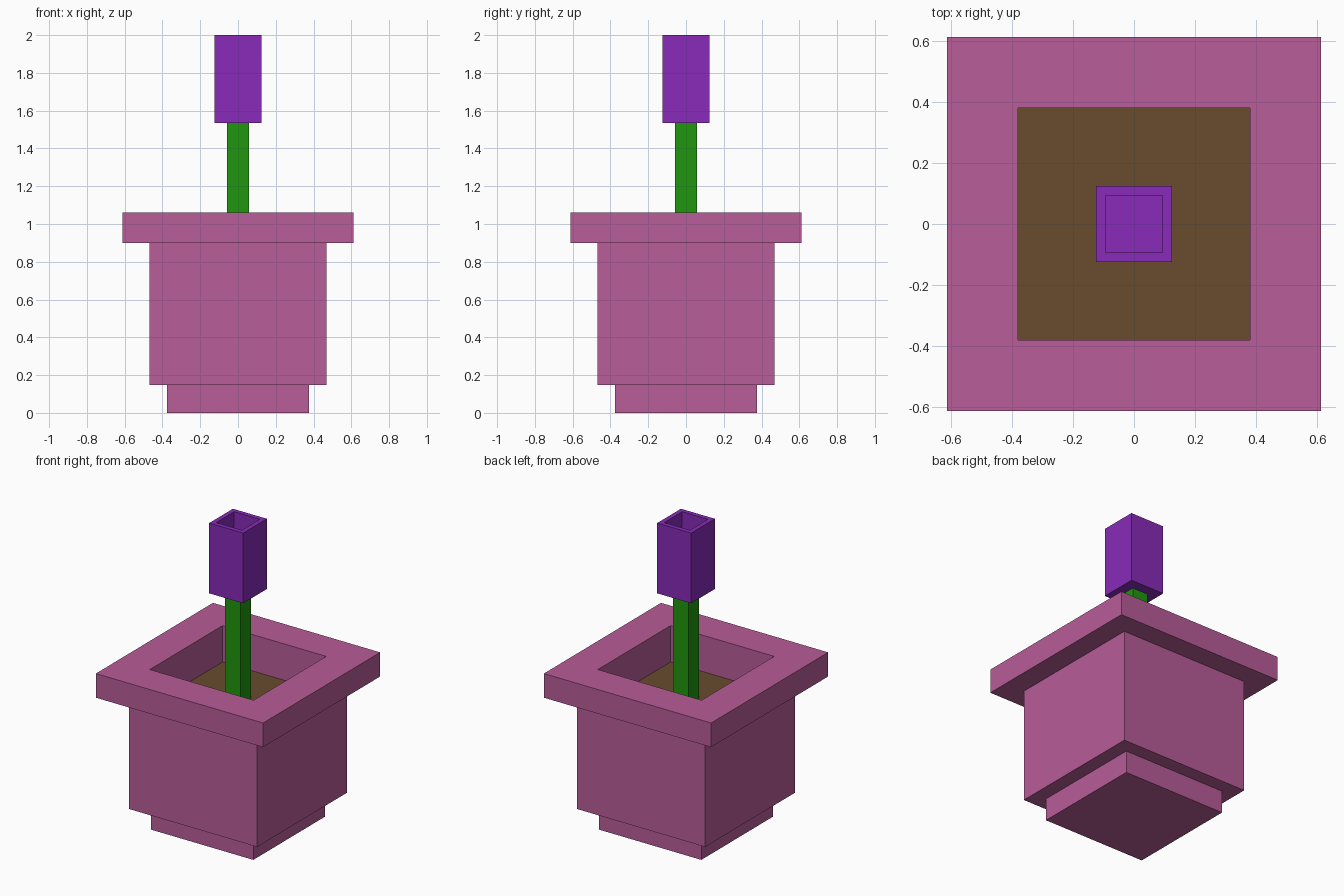
import bpy
import bmesh

cube = bpy.data.objects.get("Cube")
if cube:
    bpy.data.objects.remove(cube, do_unlink=True)


def material(name, rgb):
    mat = bpy.data.materials.new(name)
    mat.use_nodes = True
    color = (*rgb, 1.0)
    mat.diffuse_color = color
    mat.node_tree.nodes["Principled BSDF"].inputs["Base Color"].default_value = color
    return mat


def square_loft(name, profile, mat):
    """Join square rings, given as (half width, height), and cap both ends."""
    bm = bmesh.new()
    rings = [[bm.verts.new((sx * h, sy * h, z))
              for sx, sy in ((-1, -1), (1, -1), (1, 1), (-1, 1))]
             for h, z in profile]
    for low, high in zip(rings, rings[1:]):
        for i in range(4):
            j = (i + 1) % 4
            bm.faces.new((low[i], low[j], high[j], high[i]))
    bm.faces.new(rings[0][::-1])
    bm.faces.new(rings[-1])
    bmesh.ops.recalc_face_normals(bm, faces=bm.faces)
    mesh = bpy.data.meshes.new(name)
    bm.to_mesh(mesh)
    bm.free()
    mesh.materials.append(mat)
    obj = bpy.data.objects.new(name, mesh)
    bpy.context.collection.objects.link(obj)
    return obj


pink = material("pink clay", (0.479, 0.109, 0.314))
brown = material("brown soil", (0.138, 0.072, 0.027))
green = material("green stem", (0.014, 0.305, 0.004))
purple = material("purple petal", (0.246, 0.024, 0.479))

# Stepped pot: foot, body, overhanging rim, then down inside the opening
square_loft("pot", [(0.375, 0), (0.375, 0.147), (0.469, 0.147), (0.469, 0.9),
                    (0.612, 0.9), (0.612, 1.06), (0.38, 1.06), (0.38, 0.76)], pink)

# Soil filling the opening below the rim
square_loft("soil", [(0.379, 0.765), (0.379, 0.82)], brown)

# Stem rising from the soil into the flower
square_loft("stem", [(0.057, 0.8), (0.057, 1.54)], green)

# Hollow square flower, open at the top
square_loft("flower", [(0.124, 1.535), (0.124, 2), (0.094, 2), (0.094, 1.57)], purple)
